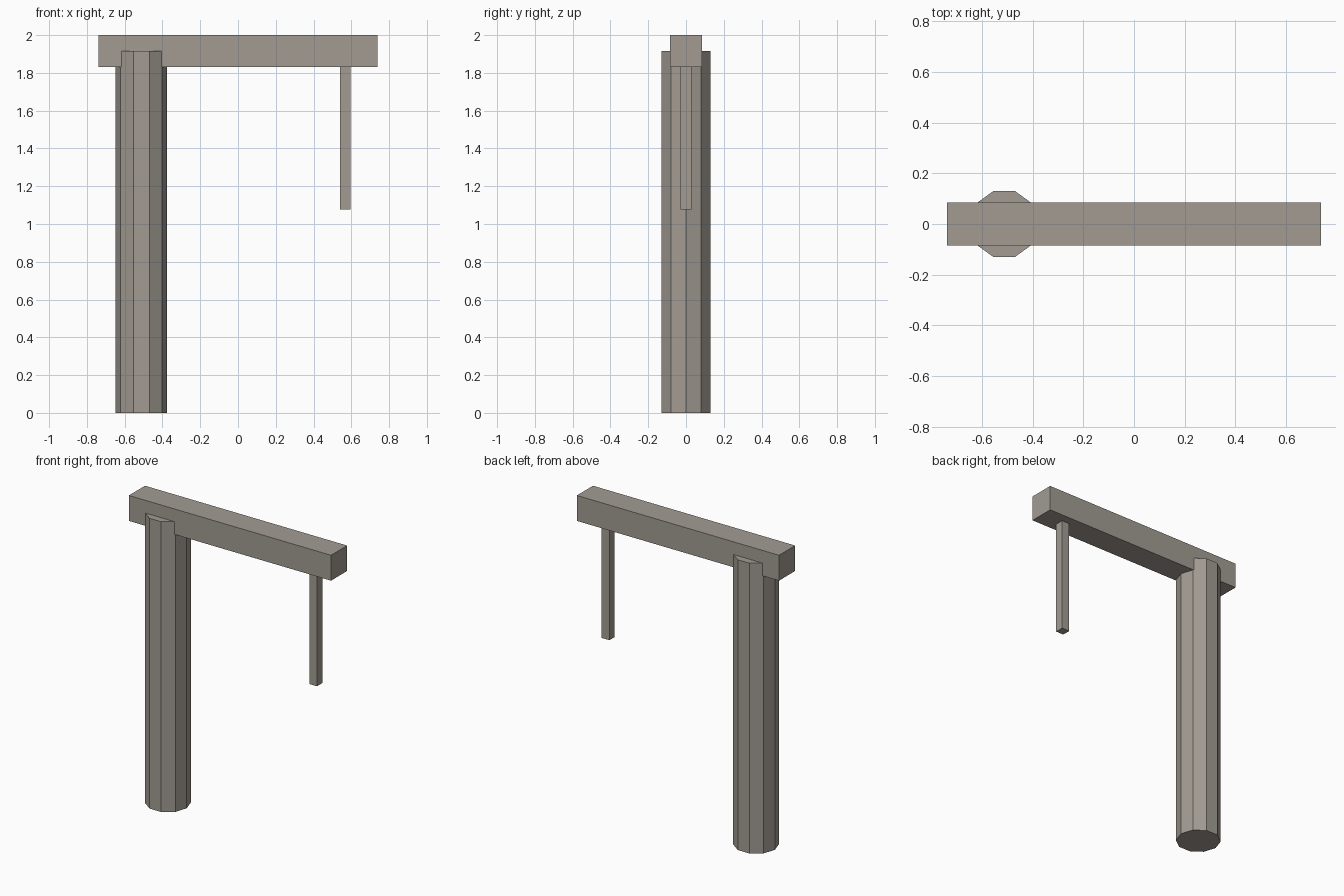
import bpy
import math

cube = bpy.data.objects.get("Cube")
if cube:
    bpy.data.objects.remove(cube, do_unlink=True)

# One weathered grey-brown for every part
colour = (0.36, 0.33, 0.29, 1.0)
timber = bpy.data.materials.new("weathered_timber")
timber.use_nodes = True
timber.diffuse_color = colour
timber.node_tree.nodes["Principled BSDF"].inputs["Base Color"].default_value = colour


def finish(name):
    obj = bpy.context.object
    obj.name = name
    obj.data.name = name
    obj.data.materials.append(timber)
    return obj


def box(name, x, z_bottom, z_top, size_x, size_y):
    bpy.ops.mesh.primitive_cube_add(size=1, location=(x, 0, (z_bottom + z_top) / 2))
    bpy.context.object.scale = (size_x, size_y, z_top - z_bottom)
    bpy.ops.object.transform_apply(location=False, rotation=False, scale=True)
    return finish(name)


# Ten-sided post with a flat face to the front, ending halfway up the beam
post_height = 1.916
bpy.ops.mesh.primitive_cylinder_add(
    vertices=10, radius=0.137, depth=post_height,
    location=(-0.512, 0, post_height / 2), rotation=(0, 0, math.radians(18 * 2)))
bpy.ops.object.transform_apply(location=False, rotation=True, scale=False)
post = finish("main_post")
# Turn the ring so that corners lie on the x axis
if max(v.co.x for v in post.data.vertices) < 0.136:
    post.rotation_euler.z = math.radians(18)

# Horizontal beam and the slim bar hanging from its far end
box("cross_beam", 0, 1.832, 2.0, 1.476, 0.168)
box("hanging_bar", 0.568, 1.076, 1.85, 0.056, 0.056)
